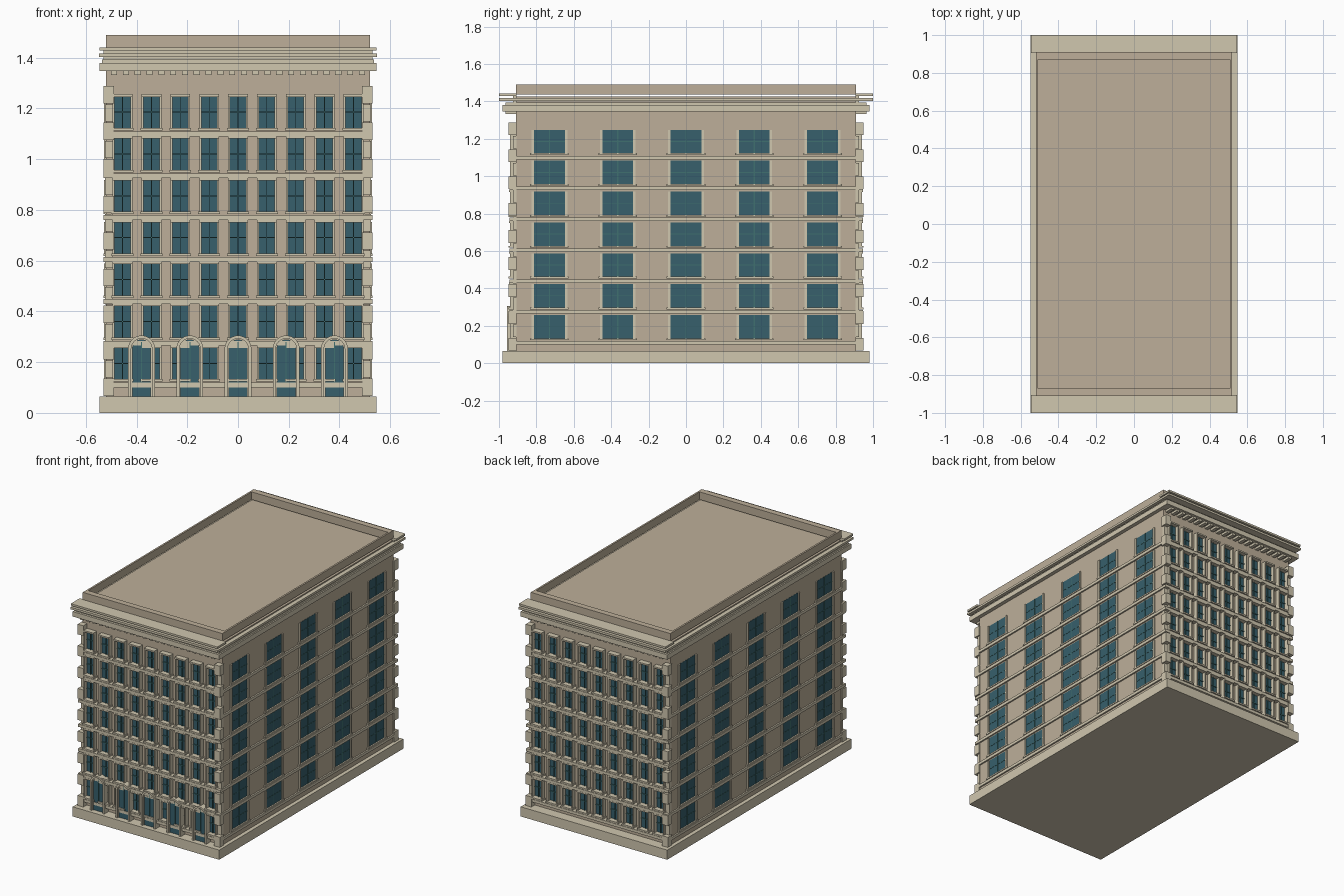
import bpy, bmesh, math

if "Cube" in bpy.data.objects:
    bpy.data.objects.remove(bpy.data.objects["Cube"])

def material(name, rgb):
    m = bpy.data.materials.new(name)
    m.diffuse_color = (*rgb, 1)
    m.use_nodes = True
    m.node_tree.nodes["Principled BSDF"].inputs["Base Color"].default_value = m.diffuse_color
    return m

WALL = material("wall_stone", (0.51, 0.43, 0.32))
TRIM = material("trim_stone", (0.63, 0.57, 0.43))
GLASS = material("window_glass", (0.038, 0.115, 0.15))
BAR = material("window_bar", (0.05, 0.16, 0.16))

W, D = 0.52, 0.91          # half width and half depth of the walls

def finish(name, bm, mat):
    bmesh.ops.recalc_face_normals(bm, faces=bm.faces)
    me = bpy.data.meshes.new(name)
    bm.to_mesh(me)
    bm.free()
    me.materials.append(mat)
    ob = bpy.data.objects.new(name, me)
    bpy.context.collection.objects.link(ob)
    return ob

def boxes(name, items, mat):
    """One object out of (x0, x1, y0, y1, z0, z1) boxes."""
    bm = bmesh.new()
    for x0, x1, y0, y1, z0, z1 in items:
        vs = bmesh.ops.create_cube(bm, size=1)["verts"]
        for v in vs:
            v.co.x = x1 if v.co.x > 0 else x0
            v.co.y = y1 if v.co.y > 0 else y0
            v.co.z = z1 if v.co.z > 0 else z0
    return finish(name, bm, mat)

def on_wall(axis, s, u0, u1, out, z0, z1, back=0.005):
    """Box lying on a wall: spans u0..u1 along it, stands out by 'out'."""
    w = D if axis == "y" else W
    a, b = sorted((s * (w - back), s * (w + out)))
    return (u0, u1, a, b, z0, z1) if axis == "y" else (a, b, u0, u1, z0, z1)

def slab(hx, hy, z0, z1):
    return (-hx, hx, -hy, hy, z0, z1)

def ring(hx, hy, tx, ty, z0, z1):
    return [(-hx, hx, s * hy - (ty if s > 0 else 0), s * hy + (ty if s < 0 else 0), z0, z1) for s in (-1, 1)] + \
           [(s * hx - (tx if s > 0 else 0), s * hx + (tx if s < 0 else 0), ty - hy, hy - ty, z0, z1) for s in (-1, 1)]

# Main masses
boxes("base_plinth", [slab(0.546, 0.98, 0, 0.065)], TRIM)
boxes("main_walls", [slab(W, D, 0.065, 1.425)], WALL)
boxes("roof_parapet", ring(W, D, 0.012, 0.04, 1.438, 1.49), WALL)

# Cornice: lower block, stepped slabs, front and back cap slabs
boxes("cornice_block", ring(0.546, 0.98, 0.03, 0.075, 1.347, 1.38), TRIM)
boxes("cornice_steps", ring(0.537, 0.965, 0.02, 0.06, 1.38, 1.393)
      + ring(0.548, 1.0, 0.03, 0.092, 1.403, 1.417), TRIM)
caps = []
for s in (-1, 1):
    for out, z0, z1 in ((0.09, 1.428, 1.441), (0.065, 1.393, 1.428)):
        caps.append(on_wall("y", s, -0.546 if out > 0.08 else -0.53, 0.546 if out > 0.08 else 0.53,
                            out if out > 0.08 else 0.015, z0, z1))
boxes("cornice_caps", caps, TRIM)

# Dentils under the cornice
boxes("dentils", [on_wall("y", s, x - 0.012, x + 0.012, 0.055, 1.332, 1.348)
                  for s in (-1, 1) for x in [(i - 10.5) * 0.0465 for i in range(22)]], TRIM)

# Floor bands
PITCH = 0.165
boxes("floor_bands", [slab(0.53, 0.945, 0.1 + PITCH * i, 0.119 + PITCH * i) for i in range(7)], TRIM)

# Corner quoins, alternating long and short
quoins = []
N = 17
h = (1.29 - 0.065) / N
for i in range(N):
    long = i % 2 == 0
    ox, oy = (0.53, 0.95) if long else (0.524, 0.925)
    ix, iy = (0.488, 0.905) if long else (0.494, 0.905)
    z0 = 0.065 + h * i
    for sx in (-1, 1):
        for sy in (-1, 1):
            xa, xb = sorted((sx * ix, sx * ox))
            ya, yb = sorted((sy * iy, sy * oy))
            quoins.append((xa, xb, ya, yb, z0 + 0.002, z0 + h - 0.002))
boxes("corner_quoins", quoins, TRIM)

# Windows: nine per floor on front and back, five per floor on the sides
panes, bars, frames = [], [], []
layouts = [("y", [(i - 4) * 0.1137 for i in range(9)], 0.031, 0.008, 0.03, 0.003),
           ("x", [(i - 2) * 0.365 for i in range(5)], 0.082, 0.014, 0.008, 0.006)]
for axis, centres, hw, fw, out, bw in layouts:
    for s in (-1, 1):
        for c in centres:
            for f in range(7):
                z0, z1 = 0.133 + PITCH * f, 0.258 + PITCH * f
                zm = (z0 + z1) / 2
                add = lambda lst, a, b, o, p, q: lst.append(on_wall(axis, s, c + a, c + b, o, p, q))
                add(panes, -hw, hw, out * 0.15, z0, z1)
                add(bars, -bw / 2, bw / 2, out * 0.4, z0, z1)
                add(bars, -hw, hw, out * 0.35, zm - 0.002, zm + 0.002)
                for e in (-1, 1):
                    a, b = sorted((e * hw, e * (hw + fw)))
                    add(frames, a, b, out, z0, z1)
                if axis == "y":
                    add(frames, -hw - fw, hw + fw, out * 1.2, z1 - 0.002, z1 + 0.008)
                add(frames, -hw - fw * 1.5, hw + fw * 1.5, out * 1.3, z0 - 0.01, z0)
boxes("window_panes", panes, GLASS)
boxes("window_bars", bars, BAR)
boxes("window_frames", frames, TRIM)

# Arched doorways on the front
def arch_line(cx, r, spring, y, base=0.065, n=16):
    pts = [(cx + r, y, base)]
    for i in range(n + 1):
        a = math.pi * i / n
        pts.append((cx + r * math.cos(a), y, spring + r * math.sin(a)))
    return pts + [(cx - r, y, base)]

def arch_surround(bm, cx, r0, r1, spring, yf, yb):
    loops = [[bm.verts.new(p) for p in arch_line(cx, r, spring, y)]
             for r, y in ((r0, yb), (r0, yf), (r1, yf), (r1, yb))]
    for k in range(4):
        a, b = loops[k], loops[(k + 1) % 4]
        for i in range(len(a) - 1):
            bm.faces.new((a[i], a[i + 1], b[i + 1], b[i]))
    for end in (0, -1):
        bm.faces.new([l[end] for l in loops])

surround, glass = bmesh.new(), bmesh.new()
for i in range(5):
    cx = (i - 2) * 0.19
    arch_surround(surround, cx, 0.041, 0.053, 0.252, -0.957, -0.905)
    arch_surround(surround, cx, 0.036, 0.041, 0.252, -0.95, -0.905)
    front = [glass.verts.new(p) for p in arch_line(cx, 0.042, 0.252, -0.942)]
    back = [glass.verts.new(p) for p in arch_line(cx, 0.042, 0.252, -0.905)]
    glass.faces.new(front)
    glass.faces.new(back)
    for j in range(len(front)):
        k = (j + 1) % len(front)
        glass.faces.new((front[j], front[k], back[k], back[j]))
finish("door_arches", surround, TRIM)
finish("door_glass", glass, GLASS)
boxes("door_bars", [((i - 2) * 0.19 - 0.002, (i - 2) * 0.19 + 0.002, -0.947, -0.93, 0.119, 0.28)
                    for i in range(5)], BAR)
